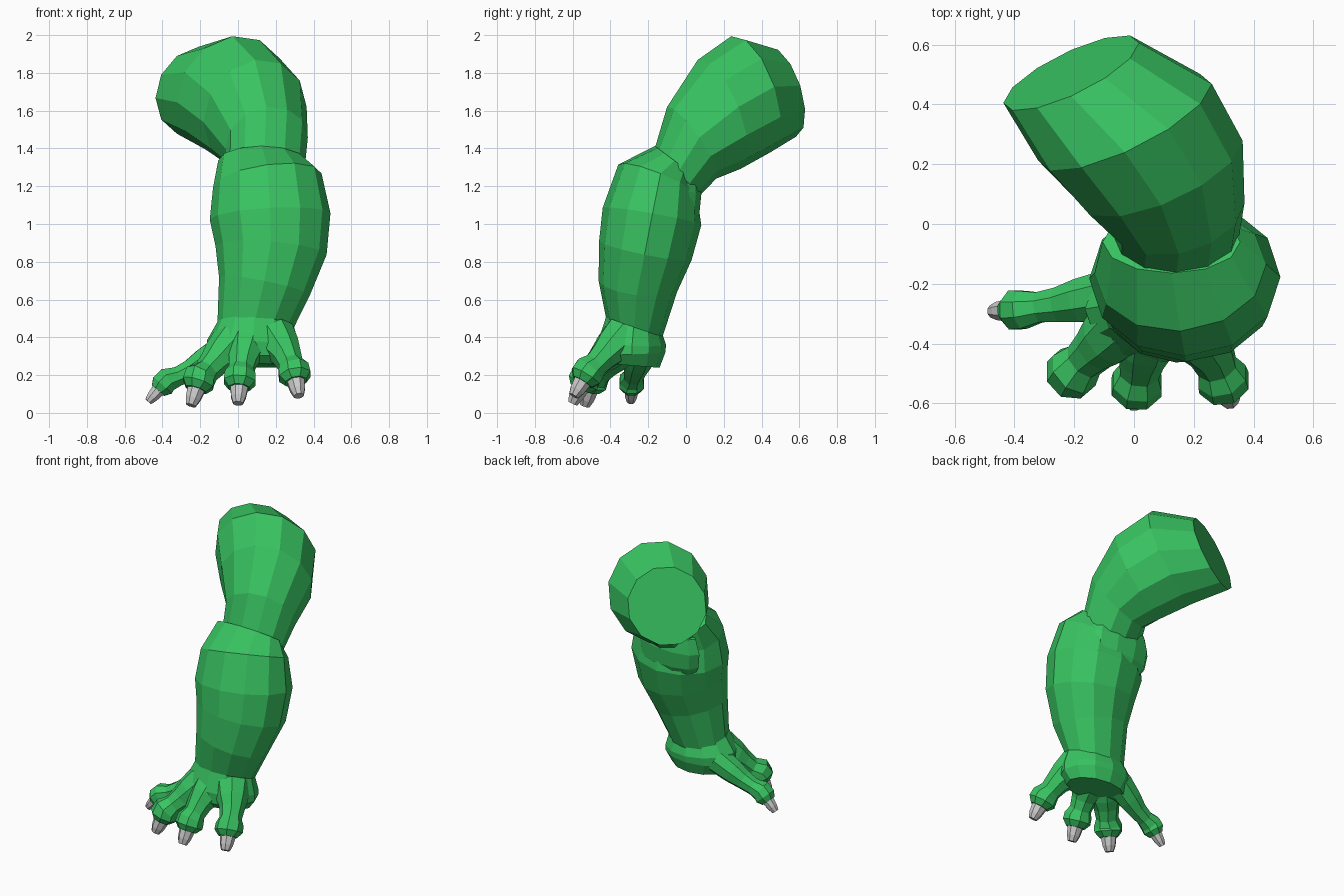
import bpy, bmesh, math
from mathutils import Vector

green = bpy.data.materials.new("green_skin")
green.diffuse_color = (0.04, 0.55, 0.12, 1)


def loft(name, rings, sides=12, mat=None, phase=0.0, normals=None):
    """Closed flat-faced tube; each ring is (x, y, z, radius_side, radius_depth).
    normals maps a ring number to its own facing; others follow the path."""
    normals = normals or {}
    bm = bmesh.new()
    pts = [Vector(r[:3]) for r in rings]
    end = len(pts) - 1
    loops = []
    for i, r in enumerate(rings):
        n = Vector(normals.get(i, pts[min(i + 1, end)] - pts[max(i - 1, 0)])).normalized()
        ref = Vector((0, 1, 0)) if name.startswith("thumb") else Vector((1, 0, 0))
        u = (ref - n * ref.dot(n)).normalized()
        v = n.cross(u)
        loop = []
        for k in range(sides):
            a = 2 * math.pi * (k + phase) / sides
            loop.append(bm.verts.new(pts[i] + u * r[3] * math.cos(a) + v * r[4] * math.sin(a)))
        loops.append(loop)
    for a, b in zip(loops, loops[1:]):
        for k in range(sides):
            j = (k + 1) % sides
            bm.faces.new((a[k], a[j], b[j], b[k]))
    bm.faces.new(loops[0])
    bm.faces.new(loops[-1])
    bmesh.ops.recalc_face_normals(bm, faces=bm.faces[:])
    me = bpy.data.meshes.new(name)
    bm.to_mesh(me)
    bm.free()
    ob = bpy.data.objects.new(name, me)
    bpy.context.collection.objects.link(ob)
    if mat:
        me.materials.append(mat)
    return ob


# Upper arm: flat shoulder cut curving down into the elbow
loft("upper_arm", [
    (-0.21, 0.505, 1.70, 0.25, 0.25),
    (-0.03, 0.34, 1.685, 0.32, 0.325),
    (0.09, 0.175, 1.58, 0.295, 0.31),
    (0.15, 0.03, 1.43, 0.225, 0.23),
    (0.14, -0.05, 1.26, 0.21, 0.165),
    (0.12, -0.06, 1.10, 0.15, 0.12),
], 12, green, normals={0: (0.42, -0.86, -0.28), 1: (0.42, -0.86, -0.28), 2: (0.38, -0.87, -0.34),
                       3: (0.22, -0.8, -0.55), 4: (0, -0.65, -0.75), 5: (0, -0.2, -1)})

# Elbow knob at the back of the joint
loft("elbow", [
    (0.12, 0.01, 1.25, 0.20, 0.06),
    (0.12, 0.005, 1.16, 0.225, 0.08),
    (0.13, -0.005, 1.06, 0.22, 0.08),
    (0.13, -0.04, 0.94, 0.15, 0.06),
], 10, green)

# Forearm: bulging below the elbow, tapering to the wrist
loft("forearm", [
    (0.125, -0.06, 1.335, 0.23, 0.13),
    (0.155, -0.15, 1.23, 0.29, 0.225),
    (0.17, -0.18, 1.04, 0.32, 0.265),
    (0.175, -0.215, 0.86, 0.295, 0.25),
    (0.14, -0.255, 0.67, 0.245, 0.21),
    (0.09, -0.275, 0.44, 0.20, 0.155),
], 12, green, normals={0: (0, -0.6, -0.8), 5: (0, -0.35, -1)})

# Palm: flared pad under the wrist
loft("palm", [
    (0.09, -0.275, 0.48, 0.20, 0.15),
    (0.08, -0.285, 0.37, 0.245, 0.18),
    (0.08, -0.285, 0.31, 0.245, 0.175),
    (0.08, -0.28, 0.25, 0.20, 0.14),
], 12, green, normals={0: (0, -0.3, -1), 3: (0, -0.08, -1)})

# Fingers: base, knuckle, cuff centre, claw tip
fingers = {
    "thumb": ((-0.07, -0.235, 0.335), (-0.25, -0.27, 0.225), (-0.385, -0.287, 0.162), (-0.475, -0.292, 0.06)),
    "index_finger": ((-0.03, -0.33, 0.37), (-0.13, -0.42, 0.262), (-0.205, -0.495, 0.175), (-0.25, -0.535, 0.04)),
    "middle_finger": ((0.05, -0.34, 0.385), (0.025, -0.455, 0.275), (0.01, -0.535, 0.182), (0.0, -0.60, 0.05)),
    "outer_finger": ((0.19, -0.33, 0.41), (0.26, -0.435, 0.30), (0.297, -0.52, 0.212), (0.322, -0.595, 0.09)),
}
for name, pts in fingers.items():
    base, knuckle, cuff, tip = map(Vector, pts)
    w = 0.78 if name == "thumb" else 1.0
    d = (tip - cuff).normalized()
    spine = [
        (base, 0.115), (base.lerp(knuckle, 0.6), 0.1), (knuckle, 0.08),
        (knuckle.lerp(cuff, 0.5), 0.07), (cuff - d * 0.018, 0.088),
        (cuff + d * 0.022, 0.09), (cuff + d * 0.058, 0.06),
    ]
    loft(name, [(*p, r * w, r * w) for p, r in spine], 8, green, 0.5, normals={6: d})
    # Blunt grey claw
    claw = [(cuff + d * 0.01, 0.045), (cuff + d * 0.058, 0.05), (cuff.lerp(tip, 0.75), 0.042), (tip, 0.028)]
    loft(name + "_claw", [(*p, r * w, r * w) for p, r in claw], 8, None, 0.5)
